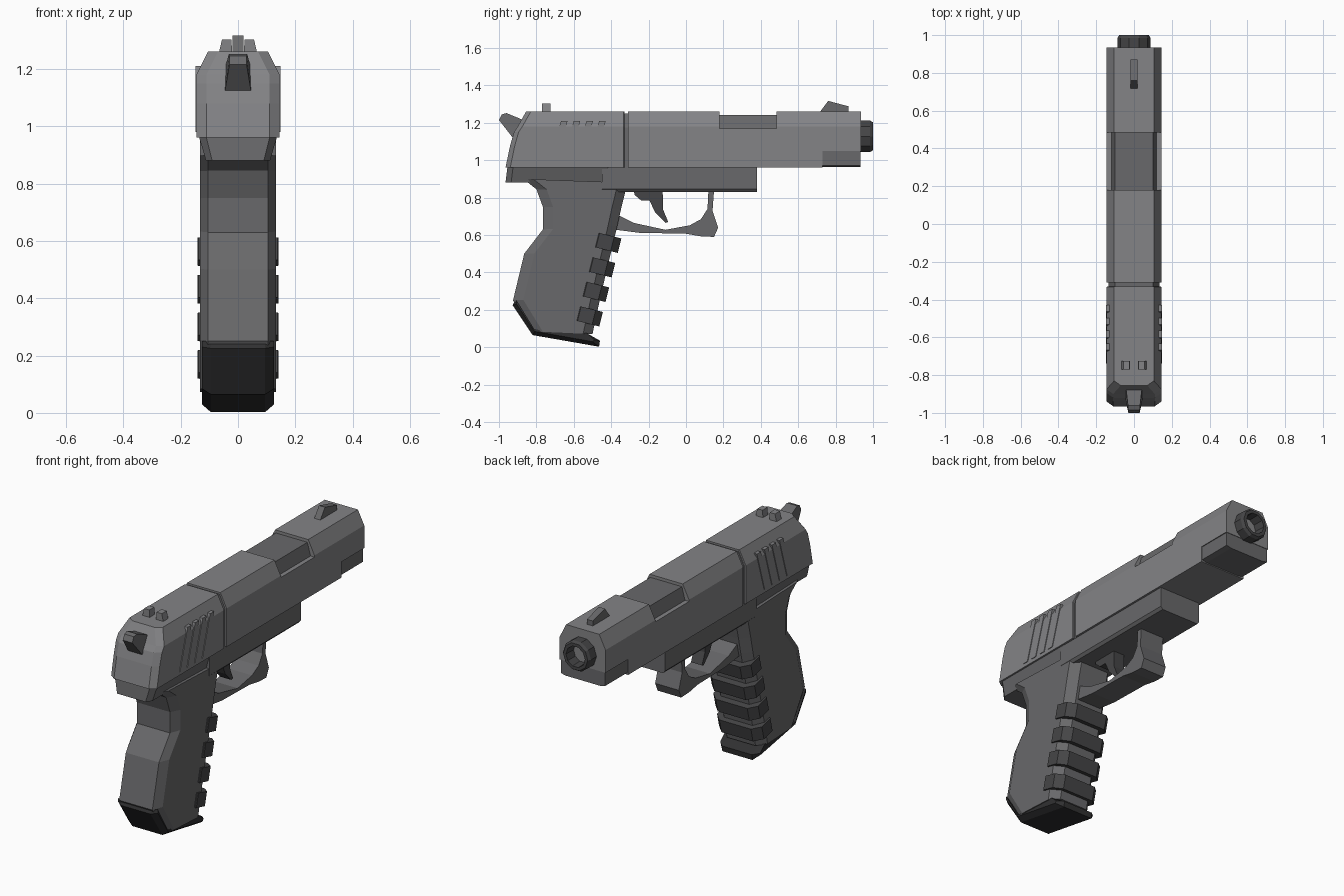
import bpy, bmesh, math


def material(name, v):
    m = bpy.data.materials.new(name)
    m.diffuse_color = (v, v, v * 1.04, 1)
    return m


SLIDE = material("slide_grey", 0.23)
FRAME = material("frame_grey", 0.14)
DARK = material("dark_grey", 0.06)
BLACK = material("base_black", 0.03)


def loft(name, rings, mat):
    """Skin a list of equal-length rings and cap both ends."""
    bm = bmesh.new()
    vs = [[bm.verts.new(p) for p in r] for r in rings]
    n = len(rings[0])
    for a, b in zip(vs, vs[1:]):
        for i in range(n):
            j = (i + 1) % n
            bm.faces.new((a[i], a[j], b[j], b[i]))
    bm.faces.new(vs[0])
    bm.faces.new(vs[-1])
    bmesh.ops.recalc_face_normals(bm, faces=bm.faces)
    me = bpy.data.meshes.new(name)
    bm.to_mesh(me)
    bm.free()
    me.materials.append(mat)
    ob = bpy.data.objects.new(name, me)
    bpy.context.collection.objects.link(ob)
    return ob


def side_prism(name, pts, x0, x1, mat):
    """Extrude a (y, z) profile across x."""
    return loft(name, [[(x, y, z) for y, z in pts] for x in (x0, x1)], mat)


def long_prism(name, half, y0, y1, mat):
    """Mirror a right-hand (x, z) section and extrude it along y."""
    sec = half + [(-x, z) for x, z in reversed(half)]
    return loft(name, [[(x, y, z) for x, z in sec] for y in (y0, y1)], mat)


def chamfered_ring(yb, zb, yf, zf, w, cb, cf, xb, xf):
    """Eight-point ring, chamfered at back and front, tilted from zb to zf."""
    half = [(xb, yb), (w, yb + cb), (w, yf - cf), (xf, yf)]
    ring = half + [(-x, y) for x, y in reversed(half)]
    return [(x, y, zb + (zf - zb) * (y - yb) / (yf - yb)) for x, y in ring]


# Slide: front, port and nose sections
full = [(0.145, 0.96), (0.145, 1.18), (0.105, 1.26)]
nose = [(0.145, 1.05), (0.145, 1.18), (0.105, 1.26)]
long_prism("slide_middle", full, -0.31, 0.18, SLIDE)
long_prism("slide_port_section", [(0.145, 0.96), (0.145, 1.17)], 0.18, 0.485, SLIDE)
long_prism("slide_front", full, 0.485, 0.73, SLIDE)
long_prism("slide_nose", nose, 0.73, 0.935, SLIDE)
long_prism("nose_block", [(0.11, 0.965), (0.14, 0.972), (0.14, 1.05)], 0.73, 0.932, FRAME)
long_prism("chamber", [(0.12, 1.17), (0.1, 1.243)], 0.18, 0.485, FRAME)
long_prism("slide_groove", [(0.135, 0.96), (0.135, 1.175), (0.1, 1.25)], -0.34, -0.3, FRAME)

# Slide rear with rounded back
levels = [(0.96, 0.145, -0.965), (1.08, 0.145, -0.94), (1.15, 0.145, -0.92),
          (1.18, 0.145, -0.90), (1.26, 0.105, -0.855)]
loft("slide_rear", [chamfered_ring(y, z, -0.33, z, w, 0.025, 0.004, w - 0.035, w - 0.004)
                    for z, w, y in levels], SLIDE)

# Slanted grip ribs on both sides of the slide
for s in (-1, 1):
    for i in range(4):
        o = i * 0.068
        side_prism("slide_rib", [(-0.738 + o, 0.98), (-0.703 + o, 0.98),
                                 (-0.633 + o, 1.21), (-0.668 + o, 1.21)],
                   s * 0.1, s * 0.149, SLIDE)

# Barrel muzzle with bore
barrel = [(0.088, 0.9), (0.088, 0.985), (0.078, 1.0), (0.06, 1.0), (0.055, 0.88)]
loft("barrel", [[(r * math.sin(math.tau * (i + 0.5) / 10), y,
                  1.128 + r * math.cos(math.tau * (i + 0.5) / 10))
                 for i in range(10)] for r, y in barrel], DARK)

# Sights
side_prism("front_sight", [(0.71, 1.25), (0.76, 1.317), (0.87, 1.288), (0.87, 1.25)],
           -0.019, 0.019, FRAME)
for s in (-1, 1):
    loft("rear_sight", [[(s * a, -0.77, z), (s * b, -0.77, z), (s * b, -0.725, z), (s * a, -0.725, z)]
                        for z, a, b in ((1.25, 0.02, 0.068), (1.302, 0.023, 0.056))], SLIDE)

# Hammer, tapering to the back
hammer = [(-1.0, 1.215, 0.03), (-0.985, 1.245, 0.03), (-0.96, 1.252, 0.032),
          (-0.87, 1.215, 0.042), (-0.85, 1.125, 0.045), (-0.93, 1.125, 0.045)]
loft("hammer", [[(s * w, y, z) for y, z, w in hammer] for s in (-1, 1)], FRAME)

# Frame: dust cover rail and tapered tail over the hand
long_prism("frame_rail", [(0.12, 0.83), (0.133, 0.845), (0.133, 0.96)], -0.45, 0.38, FRAME)
loft("frame_tail", [chamfered_ring(-0.965, 0.88, -0.4, 0.88, 0.112, 0.03, 0.02, 0.09, 0.1),
                    chamfered_ring(-0.955, 0.96, -0.4, 0.96, 0.135, 0.03, 0.02, 0.11, 0.12)], FRAME)

# Grip: back (y, z) and front (y, z) of each ring
grip = [(-0.87, 0.90, -0.32, 0.88), (-0.80, 0.845, -0.325, 0.83),
        (-0.765, 0.75, -0.347, 0.74), (-0.765, 0.63, -0.367, 0.65),
        (-0.865, 0.50, -0.398, 0.52), (-0.925, 0.25, -0.455, 0.28),
        (-0.82, 0.085, -0.50, 0.07)]
loft("grip", [chamfered_ring(*g, 0.132, 0.055, 0.05, 0.105, 0.09) for g in grip], FRAME)

# Rubber bands wrapped round the front of the grip
for i in range(4):
    band = loft("grip_band", [chamfered_ring(-0.062, z, 0.062, z, 0.142, 0.004, 0.04, 0.138, 0.1)
                              for z in (-0.04, 0.04)], DARK)
    band.location = (0, -0.415 - 0.033 * i, 0.558 - 0.131 * i)
    band.rotation_euler.x = math.radians(-14)

# Base plate with narrowed outer edges: (y, z, inset at sides)
base = [(-0.915, 0.25), (-0.927, 0.225), (-0.82, 0.065), (-0.465, 0.003),
        (-0.46, 0.035), (-0.53, 0.075), (-0.81, 0.095)]
inner = [(-0.905, 0.25), (-0.905, 0.23), (-0.81, 0.085), (-0.50, 0.03),
         (-0.49, 0.04), (-0.53, 0.075), (-0.81, 0.095)]
loft("base_plate", [[(x, y, z) for y, z in p] for x, p in
                    ((-0.126, inner), (-0.095, base), (0.095, base), (0.126, inner))], BLACK)

# Trigger guard
side_prism("trigger_guard", [(-0.39, 0.63), (-0.25, 0.612), (0.0, 0.607), (0.08, 0.593),
                             (0.15, 0.59), (0.172, 0.64), (0.142, 0.73), (0.15, 0.84),
                             (0.12, 0.84), (0.115, 0.74), (0.08, 0.685), (0.02, 0.652),
                             (-0.11, 0.628), (-0.28, 0.665), (-0.39, 0.72)],
           -0.075, 0.075, FRAME)

# Trigger
side_prism("trigger", [(-0.28, 0.84), (-0.275, 0.815), (-0.24, 0.785), (-0.195, 0.785),
                       (-0.165, 0.72), (-0.11, 0.665), (-0.095, 0.67), (-0.122, 0.735),
                       (-0.125, 0.84)], -0.035, 0.035, DARK)
